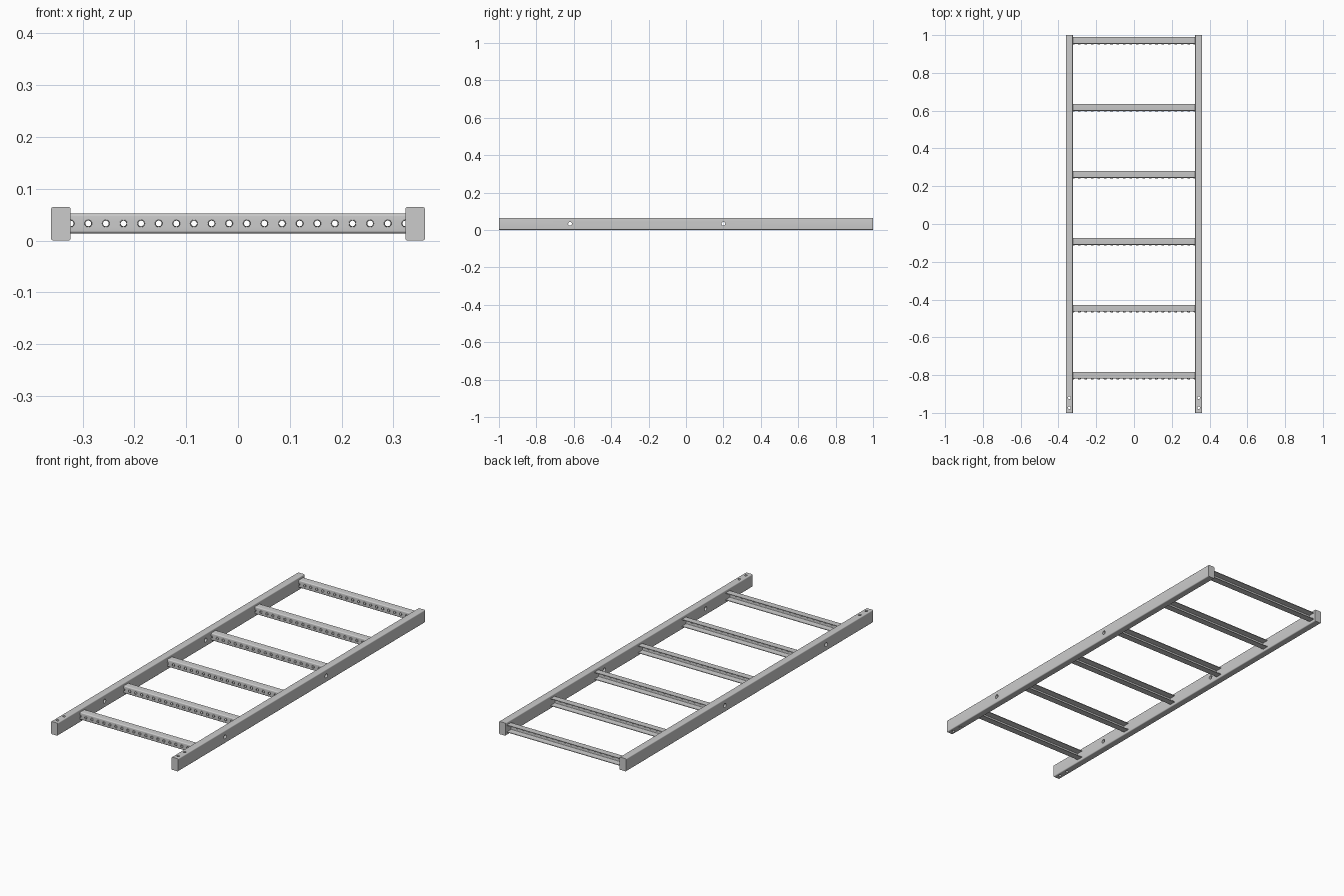
import bpy, bmesh, math
from mathutils import Matrix, Vector

if "Cube" in bpy.data.objects:
    bpy.data.objects.remove(bpy.data.objects["Cube"])

RAIL_X, RAIL_W, RAIL_H = 0.342, 0.038, 0.065
IN_X = 0.323
MID_Z = 0.033


def make(name, bm):
    bmesh.ops.recalc_face_normals(bm, faces=bm.faces)
    me = bpy.data.meshes.new(name)
    bm.to_mesh(me)
    bm.free()
    ob = bpy.data.objects.new(name, me)
    bpy.context.collection.objects.link(ob)
    return ob


def add_cyl(bm, centre, axis, r, length, seg=20):
    rot = Vector((0, 0, 1)).rotation_difference(Vector(axis)).to_matrix().to_4x4()
    bmesh.ops.create_cone(bm, cap_ends=True, segments=seg, radius1=r, radius2=r,
                          depth=length, matrix=Matrix.Translation(centre) @ rot)


def cut(ob, cutter_bm):
    # boolean, baked into the mesh
    cutter = make("cutter", cutter_bm)
    cutter.hide_render = True
    mod = ob.modifiers.new("holes", 'BOOLEAN')
    mod.operation = 'DIFFERENCE'
    mod.solver = 'EXACT'
    mod.object = cutter
    bpy.context.view_layer.update()
    dg = bpy.context.evaluated_depsgraph_get()
    me = bpy.data.meshes.new_from_object(ob.evaluated_get(dg))
    ob.modifiers.clear()
    ob.data = me
    bpy.data.objects.remove(cutter)


def smooth(ob):
    for p in ob.data.polygons:
        p.use_smooth = True
    ob.data.set_sharp_from_angle(angle=math.radians(35))


def extrude_profile(pts, start, vec):
    bm = bmesh.new()
    f = bm.faces.new([bm.verts.new(start(a, b)) for a, b in pts])
    g = bmesh.ops.extrude_face_region(bm, geom=[f])
    bmesh.ops.translate(bm, vec=vec, verts=[v for v in g["geom"] if isinstance(v, bmesh.types.BMVert)])
    return bm


def arc(cx, cy, r, a0, a1, n=5):
    return [(cx + r * math.cos(math.radians(a0 + (a1 - a0) * i / n)),
             cy + r * math.sin(math.radians(a0 + (a1 - a0) * i / n))) for i in range(n + 1)]


# side rails: rounded box section with bolt holes
w, h, r = RAIL_W / 2 - 0.005, RAIL_H / 2 - 0.005, 0.005
section = (arc(w, h, r, 0, 90) + arc(-w, h, r, 90, 180)
           + arc(-w, -h, r, 180, 270) + arc(w, -h, r, 270, 360))
for side, sx in (("left", -1), ("right", 1)):
    cx = sx * RAIL_X
    rail = make(side + "_rail", extrude_profile(
        section, lambda a, b: (cx + a, -1, RAIL_H / 2 + b), (0, 2, 0)))
    holes = bmesh.new()
    for y in (-0.62, 0.20):
        add_cyl(holes, (cx, y, MID_Z), (1, 0, 0), 0.010, 0.1)
    for y in (-0.973, -0.92):
        add_cyl(holes, (cx, y, MID_Z), (0, 0, 1), 0.007, 0.1)
    cut(rail, holes)
    smooth(rail)

# rung: channel open to the back, rounded front edges
D, H, T, R = 0.036, 0.038, 0.003, 0.005
hh = H / 2
profile = ([(D, hh)] + arc(R, hh - R, R, 90, 180) + arc(R, -hh + R, R, 180, 270)
           + [(D, -hh), (D, -hh + T)] + arc(R, -hh + R, R - T, 270, 180)
           + arc(R, hh - R, R - T, 180, 90) + [(D, hh - T)])
rung = make("rung_1", extrude_profile(profile, lambda a, b: (-IN_X - 0.002, a, b),
                                      (2 * IN_X + 0.004, 0, 0)))
xs = [-0.323 + 0.034 * i for i in range(20)]
holes = bmesh.new()
for x in xs:
    add_cyl(holes, (x, 0, 0), (0, 1, 0), 0.0055, 0.02, 16)
cut(rung, holes)

# raised collars around the grip holes
bm = bmesh.new()
bm.from_mesh(rung.data)
N = 16
for x in xs:
    rings = []
    for rad, y in ((0.0075, 0.001), (0.0066, -0.003), (0.0055, -0.003), (0.0055, 0.003)):
        rings.append([bm.verts.new((x + rad * math.cos(2 * math.pi * k / N), y,
                                    rad * math.sin(2 * math.pi * k / N))) for k in range(N)])
    for a, b in zip(rings, rings[1:]):
        for k in range(N):
            j = (k + 1) % N
            bm.faces.new((a[k], a[j], b[j], b[k]))
bmesh.ops.recalc_face_normals(bm, faces=bm.faces)
bm.to_mesh(rung.data)
bm.free()
smooth(rung)

# six evenly spaced rungs sharing one mesh
for i in range(6):
    ob = rung if i == 0 else bpy.data.objects.new(f"rung_{i + 1}", rung.data)
    if i:
        bpy.context.collection.objects.link(ob)
    ob.location = (0, -0.819 + 0.3545 * i, MID_Z)
